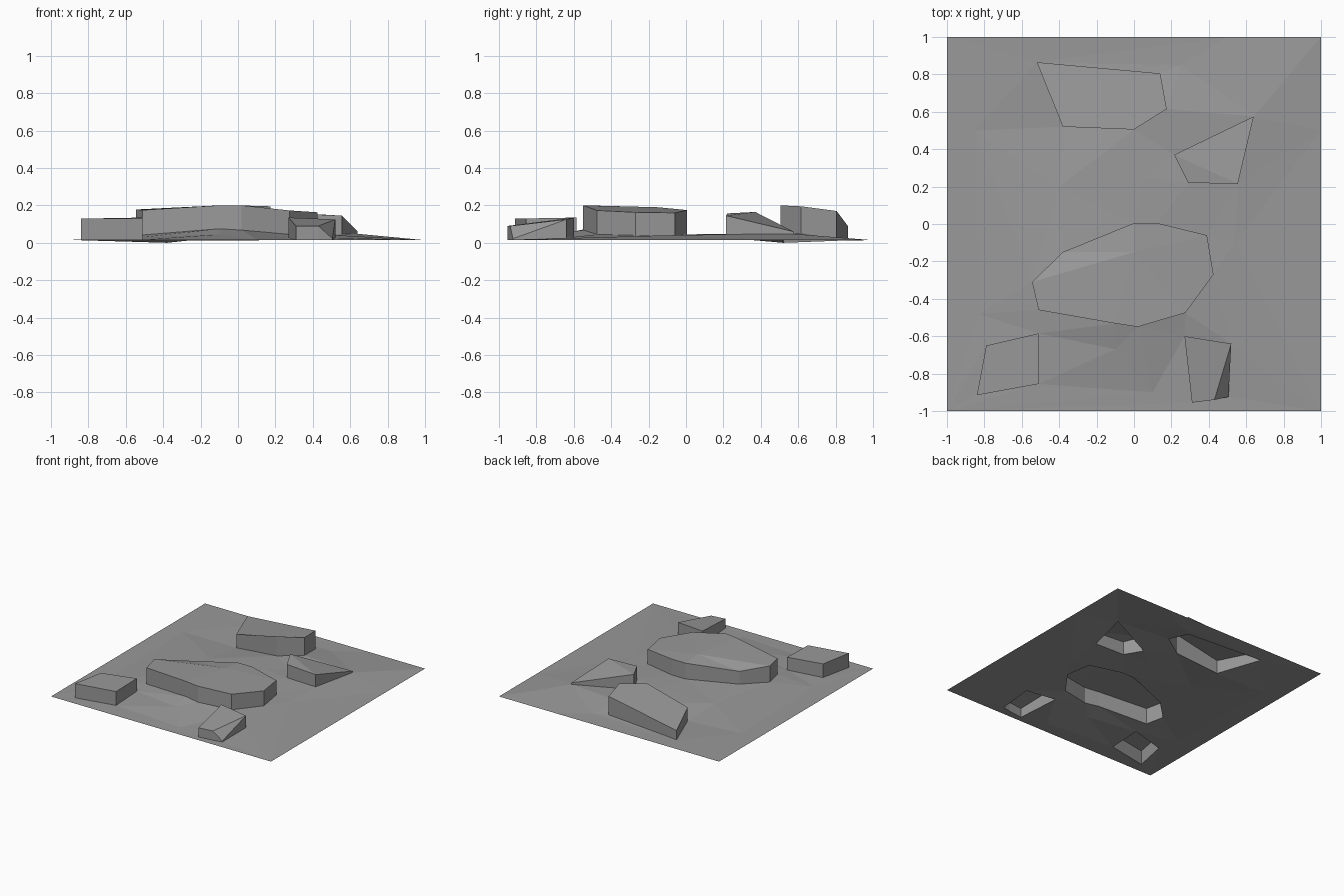
import bpy
from mathutils import Vector
from mathutils.geometry import delaunay_2d_cdt

if "Cube" in bpy.data.objects:
    bpy.data.objects.remove(bpy.data.objects["Cube"])

stone = bpy.data.materials.new("dark_stone")
stone.diffuse_color = (.32, .32, .32, 1)
stone.use_nodes = True
stone.node_tree.nodes["Principled BSDF"].inputs["Base Color"].default_value = stone.diffuse_color


def make_object(name, verts, faces):
    mesh = bpy.data.meshes.new(name)
    mesh.from_pydata(verts, [], faces)
    mesh.materials.append(stone)
    mesh.update()
    bpy.context.collection.objects.link(bpy.data.objects.new(name, mesh))


def inside(p, ring):
    hit = False
    for a, b in zip(ring, ring[1:] + ring[:1]):
        if (a[1] > p[1]) != (b[1] > p[1]):
            if p[0] < a[0] + (p[1] - a[1]) * (b[0] - a[0]) / (b[1] - a[1]):
                hit = not hit
    return hit


# Rock rims, anticlockwise from above: (x, y, foot height, top height)
rims = {
    "back_rock": [(-.52, .865, .013, .09), (-.38, .52, 0, .11), (0, .505, .04, .2),
                  (.175, .615, .05, .195), (.14, .805, .02, .17)],
    "main_rock": [(0, .005, .045, .175), (-.38, -.15, .045, .15), (-.545, -.31, .045, .178),
                  (-.51, -.46, .042, .175), (-.1, -.532, .075, .2), (.02, -.55, .068, .2),
                  (.275, -.475, .045, .173), (.425, -.27, .04, .163),
                  (.39, -.06, .04, .16), (.125, .005, .045, .175)],
    "right_rock": [(.215, .37, .04, .165), (.29, .22, .048, .157),
                   (.555, .215, .045, .145), (.64, .575, .048, .06)],
    "front_right_rock": [(.27, -.6, .027, .135), (.31, -.955, .014, .09), (.43, -.94, .014, .09),
                         (.505, -.925, .014, .022), (.52, -.64, .027, .125)],
    "front_left_rock": [(-.79, -.65, .018, .13), (-.84, -.915, .014, .13),
                        (-.51, -.855, .016, .13), (-.51, -.585, .03, .135)],
}
# Extra top points and the top faces where a rock has a crease
extra = {"main_rock": [(0, -.15, .19)]}
tops = {
    "main_rock": [(0, 1, 20), (1, 2, 20), (2, 3, 4, 20), (20, 4, 5, 6),
                  (20, 6, 7, 8), (20, 8, 9, 0)],
    "front_right_rock": [(0, 1, 2, 4), (2, 3, 4)],
    "right_rock": [(0, 1, 2), (0, 2, 3)],
}

# Rocks: open shells of walls and a top
for name, rim in rims.items():
    n = len(rim)
    verts = [(x, y, t) for x, y, f, t in rim] + [(x, y, f) for x, y, f, t in rim]
    verts += extra.get(name, [])
    walls = [(i, n + i, n + (i + 1) % n, (i + 1) % n) for i in range(n)]
    make_object(name, verts, walls + tops.get(name, [tuple(range(n))]))

# Ground: gently uneven sheet, cut out beneath each rock
points = [(-1, -1, .014), (1, -1, .014), (1, .5, .014), (1, 1, .014), (.5, 1, .014),
          (-1, 1, .014), (-.85, .5, .014), (-.4, .2, .028), (.05, .25, .045),
          (.25, .85, .016), (.54, -.1, .04), (-.83, -.48, .015),
          (-.1, -.67, .045), (.1, -.9, .016)]
edges = [(i, (i + 1) % 6) for i in range(6)]
for rim in rims.values():
    s, n = len(points), len(rim)
    points += [p[:3] for p in rim]
    edges += [(s + i, s + (i + 1) % n) for i in range(n)]
co, _, tris, origin, _, _ = delaunay_2d_cdt([Vector(p[:2]) for p in points], edges, [], 0, 1e-5)
verts = [(c.x, c.y, points[o[0]][2] if o else .014) for c, o in zip(co, origin)]
keep = []
for t in tris:
    mid = sum((co[i] for i in t), Vector((0, 0))) / 3
    if not any(inside(mid, rim) for rim in rims.values()):
        keep.append(tuple(t))
make_object("ground", verts, keep)
